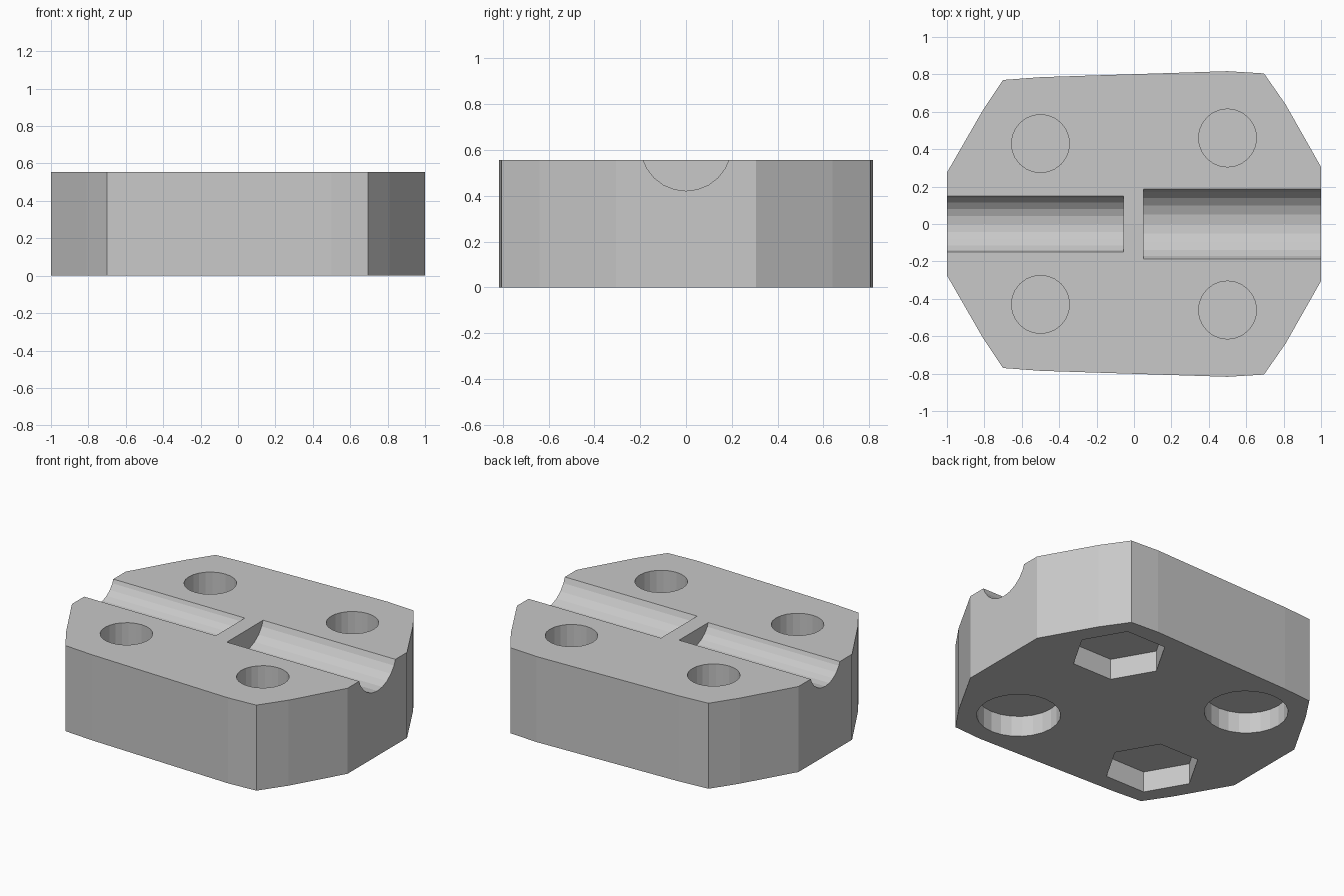
import bpy
import bmesh
import math
from mathutils import Matrix

HEIGHT = 0.555
POCKET = 0.135      # depth of the nut and head pockets
MEMBRANE = 0.025    # thin floor left between bore and pocket

cube = bpy.data.objects.get("Cube")
if cube:
    bpy.data.objects.remove(cube, do_unlink=True)

grey = bpy.data.materials.new("plain grey")
colour = (0.58, 0.58, 0.58, 1.0)
grey.diffuse_color = colour
grey.use_nodes = True
grey.node_tree.nodes["Principled BSDF"].inputs["Base Color"].default_value = colour


def add_object(name, bm):
    mesh = bpy.data.meshes.new(name)
    bmesh.ops.recalc_face_normals(bm, faces=bm.faces)
    bm.to_mesh(mesh)
    bm.free()
    mesh.materials.append(grey)
    obj = bpy.data.objects.new(name, mesh)
    bpy.context.collection.objects.link(obj)
    return obj


def prism(bm, outline, z0, z1):
    """Extrude a flat outline from z0 to z1."""
    face = bm.faces.new([bm.verts.new((x, y, z0)) for x, y in outline])
    up = bmesh.ops.extrude_face_region(bm, geom=[face])["geom"]
    bmesh.ops.translate(bm, vec=(0, 0, z1 - z0),
                        verts=[v for v in up if isinstance(v, bmesh.types.BMVert)])


def polygon(x, y, radius, sides):
    return [(x + radius * math.cos(math.tau * i / sides),
             y + radius * math.sin(math.tau * i / sides)) for i in range(sides)]


# Block: half outline mirrored front to back
half = [(1, 0.305), (0.81, 0.64), (0.695, 0.805), (0.5, 0.817),
        (-0.5, 0.785), (-0.7, 0.77), (-0.81, 0.605), (-1, 0.275)]
bm = bmesh.new()
prism(bm, half + [(x, -y) for x, y in reversed(half)], 0, HEIGHT)
block = add_object("clamp_block", bm)

# Bolt bores from the top, with hex and round pockets underneath
bores = bmesh.new()
for x, y in ((0.5, 0.46), (-0.5, 0.43)):
    for side in (1, -1):
        prism(bores, polygon(x, side * y, 0.155, 24), POCKET + MEMBRANE, HEIGHT + 0.1)
        if side * x > 0:
            pocket = polygon(x, side * y, 0.285, 6)
        else:
            pocket = polygon(x, side * y, 0.247, 24)
        prism(bores, pocket, -0.1, POCKET)

# Shaft grooves: half-round channels along x with a web between them
grooves = bmesh.new()
for x0, x1, radius, lift in ((-1.1, -0.055, 0.161, 0.057), (0.05, 1.1, 0.198, 0.064)):
    bmesh.ops.create_cone(
        grooves, cap_ends=True, segments=24, radius1=radius, radius2=radius,
        depth=x1 - x0,
        matrix=Matrix.Translation(((x0 + x1) / 2, 0, HEIGHT + lift))
        @ Matrix.Rotation(math.pi / 2, 4, "Y"))

# Cut the block, then drop the cutters
bpy.context.view_layer.objects.active = block
for name, tool in (("bore_cutter", bores), ("groove_cutter", grooves)):
    cutter = add_object(name, tool)
    cutter.hide_render = True
    mod = block.modifiers.new(name, "BOOLEAN")
    mod.operation = "DIFFERENCE"
    mod.solver = "EXACT"
    mod.object = cutter
    bpy.ops.object.modifier_apply(modifier=mod.name)
    bpy.data.objects.remove(cutter, do_unlink=True)
